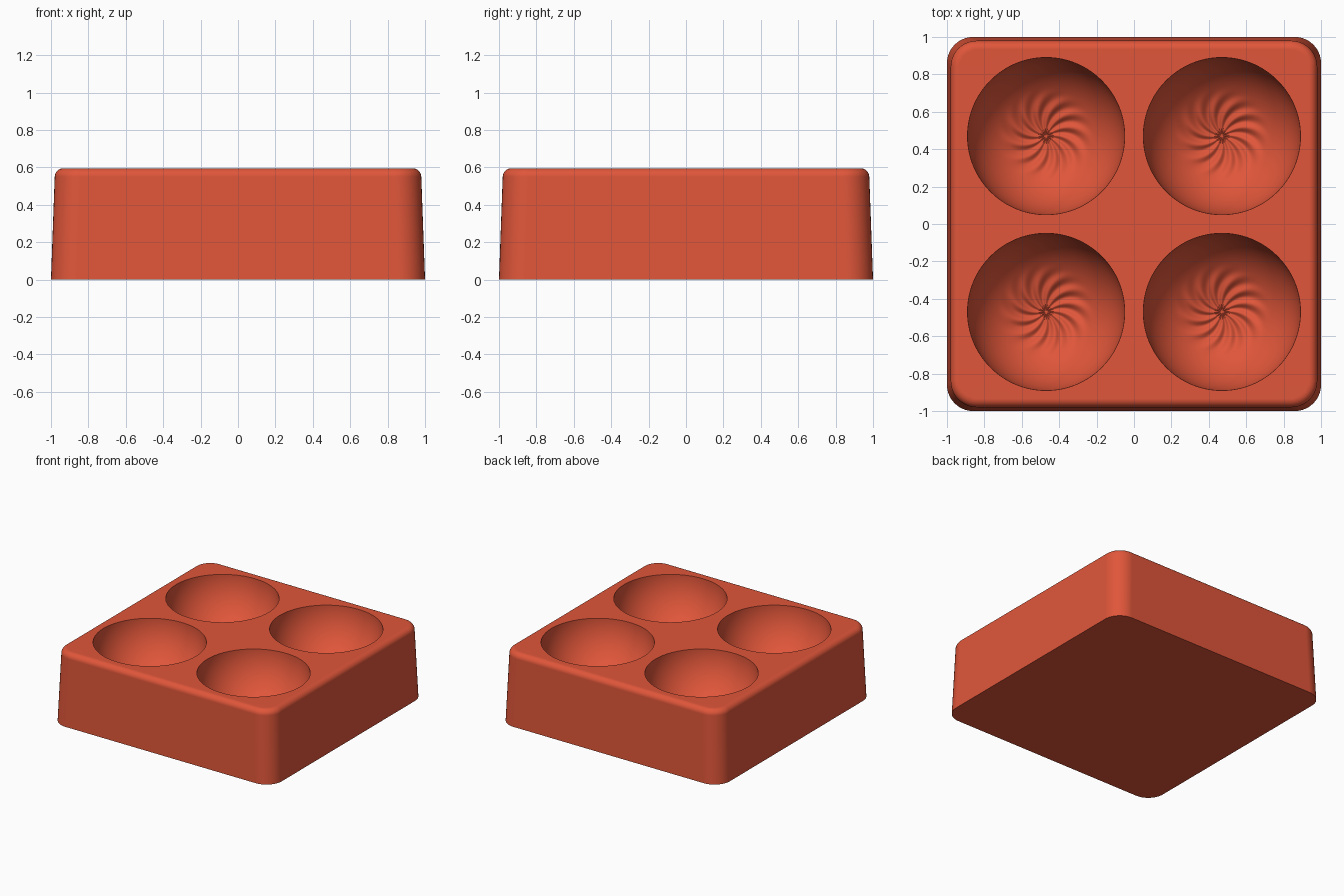
import bpy, bmesh
from math import sin, cos, pi, sqrt, radians

old = bpy.data.objects.get("Cube")
if old:
    bpy.data.objects.remove(old, do_unlink=True)

HEIGHT = 0.595
FILLET = 0.045
CORNER = 0.14
BOWL = 0.42
SPACING = 0.47
SEGMENTS = 180
RINGS = 44
ARMS = 12


def material(name, colour):
    mat = bpy.data.materials.new(name)
    mat.use_nodes = True
    mat.diffuse_color = colour
    bsdf = mat.node_tree.nodes["Principled BSDF"]
    bsdf.inputs["Base Color"].default_value = colour
    bsdf.inputs["Roughness"].default_value = 0.6
    return mat


def bridge(bm, a, b):
    n = len(a)
    for i in range(n):
        j = (i + 1) % n
        bm.faces.new((a[i], a[j], b[j], b[i]))


def loop_edges(bm, loop):
    return [bm.edges.get((v, loop[i - 1])) for i, v in enumerate(loop)]


def rounded_square(bm, half, radius, z, steps=10):
    verts = []
    for quarter, (sx, sy) in enumerate([(1, 1), (-1, 1), (-1, -1), (1, -1)]):
        for i in range(steps + 1):
            a = (quarter + i / steps) * pi / 2
            verts.append(bm.verts.new((sx * (half - radius) + radius * cos(a),
                                       sy * (half - radius) + radius * sin(a), z)))
    return verts


def swirl(r, theta):
    """Height of the twisted flutes in the bottom of a bowl."""
    t = min(max((r - 0.11) / 0.15, 0), 1)
    fade = 1 - t * t * (3 - 2 * t)
    twist = 0.75 * (r / 0.25) ** 1.5
    return -0.08 * r * fade * cos(ARMS * (theta + twist - radians(82)))


def bowl(bm, cx, cy):
    """Hemispherical cavity with a fluted bottom; returns its rim edges."""
    rim = previous = None
    for k in range(RINGS):
        a = pi / 2 * (1 - k / RINGS)
        r, depth = BOWL * sin(a), BOWL * cos(a)
        ring = []
        for i in range(SEGMENTS):
            th = 2 * pi * i / SEGMENTS
            ring.append(bm.verts.new((cx + r * cos(th), cy + r * sin(th),
                                      HEIGHT - depth + swirl(r, th))))
        if previous:
            bridge(bm, previous, ring)
        else:
            rim = ring
        previous = ring
    centre = bm.verts.new((cx, cy, HEIGHT - BOWL))
    for i in range(SEGMENTS):
        bm.faces.new((previous[i - 1], previous[i], centre))
    return loop_edges(bm, rim)


bm = bmesh.new()

# Tapered outer walls and rounded top edge
loops = [rounded_square(bm, 1.0, CORNER, 0)]
top_half = 0.98
for k in range(9):
    a = pi / 2 * k / 8
    inset = FILLET * (1 - cos(a))
    loops.append(rounded_square(bm, top_half - inset, CORNER - inset,
                                HEIGHT - FILLET * (1 - sin(a))))
for lower, upper in zip(loops, loops[1:]):
    bridge(bm, lower, upper)
bm.faces.new(loops[0][::-1])

# Four bowls, then the flat top around their rims
edges = loop_edges(bm, loops[-1])
for sx in (-1, 1):
    for sy in (-1, 1):
        edges += bowl(bm, sx * SPACING, sy * SPACING)
bmesh.ops.triangle_fill(bm, use_beauty=True, use_dissolve=False,
                        edges=edges, normal=(0, 0, 1))
bmesh.ops.recalc_face_normals(bm, faces=bm.faces[:])

mesh = bpy.data.meshes.new("mould_block")
bm.to_mesh(mesh)
bm.free()
mesh.materials.append(material("terracotta red", (0.745, 0.093, 0.042, 1)))
block = bpy.data.objects.new("mould_block", mesh)
bpy.context.collection.objects.link(block)

# Smooth walls with crisp rims and base
bpy.ops.object.select_all(action='DESELECT')
block.select_set(True)
bpy.context.view_layer.objects.active = block
bpy.ops.object.shade_smooth_by_angle(angle=radians(45))
weighted = block.modifiers.new("even_shading", 'WEIGHTED_NORMAL')
weighted.keep_sharp = True
